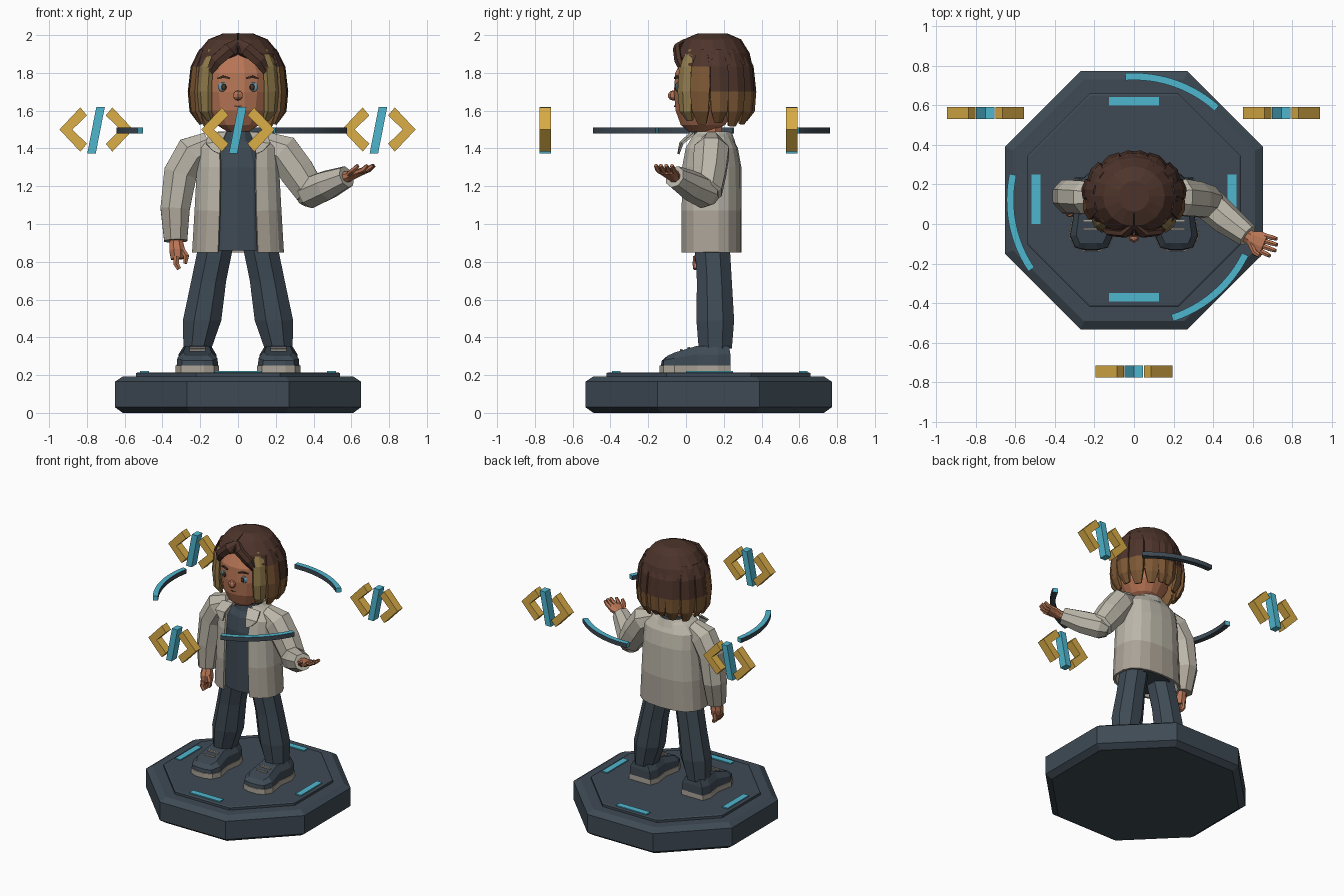
import bpy, bmesh, math
from math import sin, cos, pi, radians
from mathutils import Vector

if "Cube" in bpy.data.objects:
    bpy.data.objects.remove(bpy.data.objects["Cube"])


def material(name, hexcode):
    m = bpy.data.materials.new(name)
    c = [int(hexcode[i:i + 2], 16) / 255 for i in (0, 2, 4)]
    m.diffuse_color = [v / 12.92 if v < .04 else ((v + .055) / 1.055) ** 2.4 for v in c] + [1]
    m.use_nodes = True
    m.node_tree.nodes["Principled BSDF"].inputs["Base Color"].default_value = m.diffuse_color
    return m


NAVY = material("navy", "3e4a54")
TEAL = material("teal", "4fb6ce")
GOLD = material("gold", "dbae47")
COAT = material("coat_beige", "bcb7aa")
COAT2 = material("coat_shade", "aca498")
SKIN = material("skin", "b87656")
HAIR = material("hair_dark", "4d342b")
HAIR2 = material("hair_brown", "7d5835")
HAIR3 = material("hair_gold", "917a4a")
EYE = material("eye_blue", "6f98a6")


def finish(name, bm, mats, rule=None, thick=0):
    bmesh.ops.recalc_face_normals(bm, faces=bm.faces)
    mats = mats if isinstance(mats, list) else [mats]
    for f in bm.faces:
        f.material_index = rule(f.calc_center_median(), f.normal) if rule else 0
    me = bpy.data.meshes.new(name)
    bm.to_mesh(me)
    bm.free()
    for m in mats:
        me.materials.append(m)
    ob = bpy.data.objects.new(name, me)
    bpy.context.collection.objects.link(ob)
    if thick:
        mod = ob.modifiers.new("thickness", 'SOLIDIFY')
        mod.thickness, mod.offset = thick, 0
    return ob


def loft(name, rings, mats, rule=None, closed=True, caps=(True, True), thick=0):
    bm = bmesh.new()
    vs = [[bm.verts.new(p) for p in r] for r in rings]
    n = len(vs[0])
    for a, b in zip(vs, vs[1:]):
        for i in range(n if closed else n - 1):
            j = (i + 1) % n
            bm.faces.new((a[i], a[j], b[j], b[i]))
    for r, use in ((vs[0], caps[0]), (vs[-1], caps[1])):
        if use:
            bm.faces.new(r)
    return finish(name, bm, mats, rule, thick)


def ring(x, y, z, rx, ry, n=8):
    return [(x + rx * cos(2 * pi * (i + .5) / n), y + ry * sin(2 * pi * (i + .5) / n), z) for i in range(n)]


def open_ring(y, z, rx, ry, gap, n=16, boxy=1.0):
    # ring with an opening towards the front
    out = []
    for i in range(n + 1):
        a = gap + (2 * pi - 2 * gap) * i / n
        s, c = sin(a), cos(a)
        out.append((rx * math.copysign(abs(s) ** boxy, s), y - ry * math.copysign(abs(c) ** boxy, c), z))
    return out


def limb(name, pts, radii, mats, up=(0, -1, 0), n=8, rule=None):
    pts = [Vector(p) for p in pts]
    rings = []
    for i, p in enumerate(pts):
        t = (pts[min(i + 1, len(pts) - 1)] - pts[max(i - 1, 0)]).normalized()
        side = t.cross(Vector(up)).normalized()
        v = side.cross(t)
        a, b = radii[i] if isinstance(radii[i], tuple) else (radii[i],) * 2
        rings.append([p + side * a * cos(2 * pi * (k + .5) / n) + v * b * sin(2 * pi * (k + .5) / n)
                      for k in range(n)])
    return loft(name, rings, mats, rule)


def prism(name, outline, y0, y1, mat):
    return loft(name, [[(x, y, z) for x, z in outline] for y in (y0, y1)], mat)


def box(name, x, y, z, dx, dy, dz, mat):
    return loft(name, [[(x + a * dx / 2, y + b * dy / 2, z + c * dz / 2)
                        for a, b in ((-1, -1), (1, -1), (1, 1), (-1, 1))] for c in (-1, 1)], mat)


def ball(name, c, r, mat, seg=8):
    bm = bmesh.new()
    bmesh.ops.create_uvsphere(bm, u_segments=seg, v_segments=5, radius=1)
    for v in bm.verts:
        v.co = Vector(c) + Vector([v.co[i] * r[i] for i in range(3)])
    return finish(name, bm, mat)


# Octagonal stand with lights
K = 1 / cos(pi / 8)
loft("stand", [ring(0, .12, z, w * K, w * K) for z, w in
               ((0, .61), (.03, .652), (.165, .652), (.193, .61))], NAVY)
loft("stand_top", [ring(0, .12, z, w * K, w * K) for z, w in ((.19, .54), (.21, .54), (.215, .53))], NAVY)
for x, y in ((0, .62), (0, -.37), (.495, .125), (-.495, .125)):
    box("stand_light", x, y, .218, *((.25, .045) if x == 0 else (.045, .25)), .009, TEAL)

# Floating arcs: lit top and ends, dark sides
for a0 in (48, 168, 288):
    secs = []
    for i in range(13):
        a = radians(a0 + 46 * i / 12)
        secs.append([(r * cos(a), .12 + r * sin(a), z) for r, z in
                     ((.607, 1.48), (.643, 1.48), (.643, 1.512), (.607, 1.512))])
    loft("floating_arc", secs, [NAVY, TEAL], lambda c, n: int(
        n.z > .5 or abs(n.dot(Vector((-(c.y - .12), c.x, 0)).normalized())) > .9))

# Floating bracket and slash signs
for x, y in ((-.75, .56), (.745, .56), (0, -.745)):
    prism("sign_slash", [(x + a, 1.497 + b) for a, b in
                         ((-.048, -.123), (-.003, -.123), (.045, .123), (0, .123))], y - .03, y + .03, TEAL)
    for s in (-1, 1):
        prism("sign_bracket", [(x + s * a, 1.5 + b) for a, b in
                               ((.195, 0), (.085, .117), (.05, .075), (.127, 0), (.05, -.075), (.085, -.117))],
              y - .03, y + .03, GOLD)

# Legs and shoes
for s in (-1, 1):
    loft("trouser_leg", [ring(s * x, y, z, rx, ry) for x, y, z, rx, ry in
                         ((.215, .155, .34, .08, .095), (.19, .155, .49, .11, .108),
                          (.155, .15, .7, .1, .1), (.12, .14, .87, .1, .1), (.1, .14, .97, .1, .1))], NAVY)

    def sole_ring(z, k, nose):
        half = ((.085, .235), (.105, .17), (.09, .06), (.112, -.06), (.085, -.118), (.035, nose))
        return ([(s * .215 + w * k, y, z) for w, y in half]
                + [(s * .215 - w * k, y, z) for w, y in reversed(half)])
    loft("shoe_sole", [sole_ring(.215, 1.03, -.14), sole_ring(.252, 1.03, -.14)], COAT2)
    low = sole_ring(.25, .98, -.133)
    mid = [(x, y, .275 + .035 * min(1, (y + .14) / .2)) for x, y, z in sole_ring(.3, .95, -.128)]
    top = [(s * .215 + (x - s * .215) * .72, max(y, -.1) * .97, .297 + .058 * min(1, (y + .14) / .2))
           for x, y, z in mid]
    loft("shoe_upper", [low, mid, top], NAVY)
    for y, z in ((.015, .345), (-.025, .333)):
        box("shoe_lace", s * .215, y, z, .085, .012, .009, COAT2)

# Shirt with high collar, and hips
loft("shirt", [ring(0, .13, z, rx, ry, 14) for z, rx, ry in
               ((.86, .195, .137), (1.05, .19, .135), (1.3, .185, .135), (1.4, .15, .115),
                (1.44, .092, .095), (1.49, .082, .085))], NAVY)
loft("neck", [ring(0, .13, z, .065, .065) for z in (1.46, 1.56)], SKIN)

# Open coat
def coat_rule(c, n):
    return int(c.z < 1.07)


loft("coat_body", [open_ring(.132, z, rx, ry, g, 16, .8) for z, rx, ry, g in
                   ((.85, .238, .155, .36), (1.07, .225, .155, .35), (1.3, .212, .153, .36),
                    (1.4, .205, .135, .4), (1.455, .15, .105, .5), (1.475, .095, .095, .7))],
     [COAT, COAT2], coat_rule, closed=False, caps=(False, False), thick=.016)
loft("coat_collar", [open_ring(.135, z, rx, ry, .75, 12) for z, rx, ry in
                     ((1.43, .16, .12), (1.485, .1, .1))], COAT,
     closed=False, caps=(False, False), thick=.014)
for s in (-1, 1):
    loft("coat_lapel", [[(s * .06, .03, 1.485), (s * .155, .04, 1.475)],
                        [(s * .085, -.03, 1.43), (s * .17, -.02, 1.425)],
                        [(s * .095, -.04, 1.37), (s * .13, -.035, 1.385)]], COAT,
         closed=False, caps=(False, False), thick=.012)

# Sleeves
limb("hanging_sleeve", [(-.15, .135, 1.425), (-.24, .135, 1.38), (-.305, .14, 1.27), (-.333, .14, 1.08), (-.33, .115, .91)],
     [(.07, .06), (.1, .09), (.095, .09), (.084, .09), (.066, .07)], [COAT, COAT2], rule=coat_rule)
limb("raised_upper_sleeve", [(.14, .135, 1.425), (.235, .135, 1.385), (.31, .125, 1.28), (.38, .11, 1.175), (.41, .1, 1.15)],
     [(.07, .06), (.1, .1), (.1, .095), (.088, .085), (.04, .04)], COAT)
limb("raised_lower_sleeve", [(.335, .135, 1.14), (.375, .105, 1.165), (.47, .02, 1.205), (.575, -.06, 1.25)],
     [(.05, .05), (.088, .085), (.082, .078), (.06, .06)], COAT)

# Hanging hand
limb("hanging_palm", [(-.328, .112, .93), (-.326, .105, .9), (-.322, .095, .86), (-.318, .09, .815)],
     [(.042, .04), (.038, .035), (.045, .05), (.04, .046)], SKIN)
for i in range(4):
    y = .055 + .024 * i
    limb("hanging_finger", [(-.325, y, .83), (-.328, y - .003, .79), (-.312, y - .005, .762)],
         [.017, .017, .013], SKIN, n=6)
limb("hanging_thumb", [(-.295, .075, .865), (-.274, .062, .83), (-.28, .06, .79)], [.015, .017, .011], SKIN, n=6)

# Raised open hand, palm up
limb("raised_palm", [(.55, -.045, 1.24), (.59, -.07, 1.255), (.625, -.085, 1.268), (.66, -.1, 1.28)],
     [(.038, .036), (.038, .028), (.055, .022), (.056, .018)], SKIN, up=(0, 0, 1))
for i, (ex, ey) in enumerate(((.685, -.16), (.715, -.135), (.722, -.105), (.72, -.075))):
    bx, by = .64 + .008 * i, -.138 + .026 * i
    limb("raised_finger", [(bx, by, 1.277), ((bx + ex) / 2, (by + ey) / 2, 1.287), (ex, ey, 1.31)],
         [.014, .014, .01], SKIN, up=(0, 0, 1), n=6)
limb("raised_thumb", [(.59, -.105, 1.265), (.61, -.145, 1.285), (.635, -.16, 1.31)], [.016, .015, .011],
     SKIN, up=(0, 0, 1), n=6)

# Head and face
loft("head", [ring(0, y, z, rx, ry, 16) for z, y, rx, ry in
              ((1.49, .08, .06, .07), (1.525, .09, .115, .12), (1.6, .1, .165, .158), (1.7, .1, .183, .167),
               (1.8, .105, .18, .165), (1.9, .12, .13, .13))], SKIN)
ball("nose", (0, -.068, 1.68), (.029, .028, .027), SKIN, 6)
for s in (-1, 1):
    ball("eye", (s * .078, -.044, 1.725), (.03, .012, .026), EYE)
    ball("pupil", (s * .075, -.053, 1.725), (.014, .008, .018), HAIR)
    limb("eyebrow", [(s * .045, -.06, 1.772), (s * .08, -.05, 1.78), (s * .108, -.033, 1.77)],
         [.006, .008, .005], HAIR, n=4)
limb("mouth", [(-.035, -.05, 1.628), (0, -.06, 1.622), (.035, -.05, 1.628)], [.004, .005, .004], HAIR, n=4)

# Hair cap
loft("hair_cap", [open_ring(.14, z, rx, ry, g) for z, rx, ry, g in
                  ((2.0, .075, .075, .01), (1.97, .15, .145, .01), (1.9, .208, .188, .02),
                   (1.845, .232, .2, .62), (1.74, .243, .203, .75), (1.62, .235, .195, .85))],
     [HAIR, HAIR2], lambda c, n: int(c.z < 1.72), closed=False, caps=(True, False), thick=.02)

# Hanging locks: dark roots, lighter ends
for s in (-1, 1):
    for i, (deg, bottom, w) in enumerate(((47, 1.55, .05), (72, 1.53, .058), (100, 1.54, .055),
                                          (126, 1.52, .058), (152, 1.53, .058), (173, 1.55, .05))):
        a = radians(deg)
        d = Vector((s * sin(a) * .235, -cos(a) * .2, 0))
        path = [Vector((0, .14, z)) + d * k for z, k in
                ((1.92, .84), (1.83, .99), (1.7, 1.03), (1.6, 1.0), (bottom, .87))]
        cut = 1.88 if i == 0 else 1.79 if i == 1 else 1.74
        limb("hair_lock", path, [(w * .5, .012), (w, .022), (w * 1.05, .028), (w * .9, .026), (w * .45, .012)],
             [HAIR, HAIR3 if i == 0 else HAIR2], up=d.normalized(), n=6,
             rule=lambda c, n, cut=cut: int(c.z < cut))
    # Parted fringe
    limb("hair_fringe", [(0, -.005, 1.965), (s * .045, -.048, 1.925), (s * .115, -.04, 1.865), (s * .165, -.008, 1.78)],
         [(.02, .012), (.04, .022), (.038, .022), (.015, .01)], HAIR, n=6)
